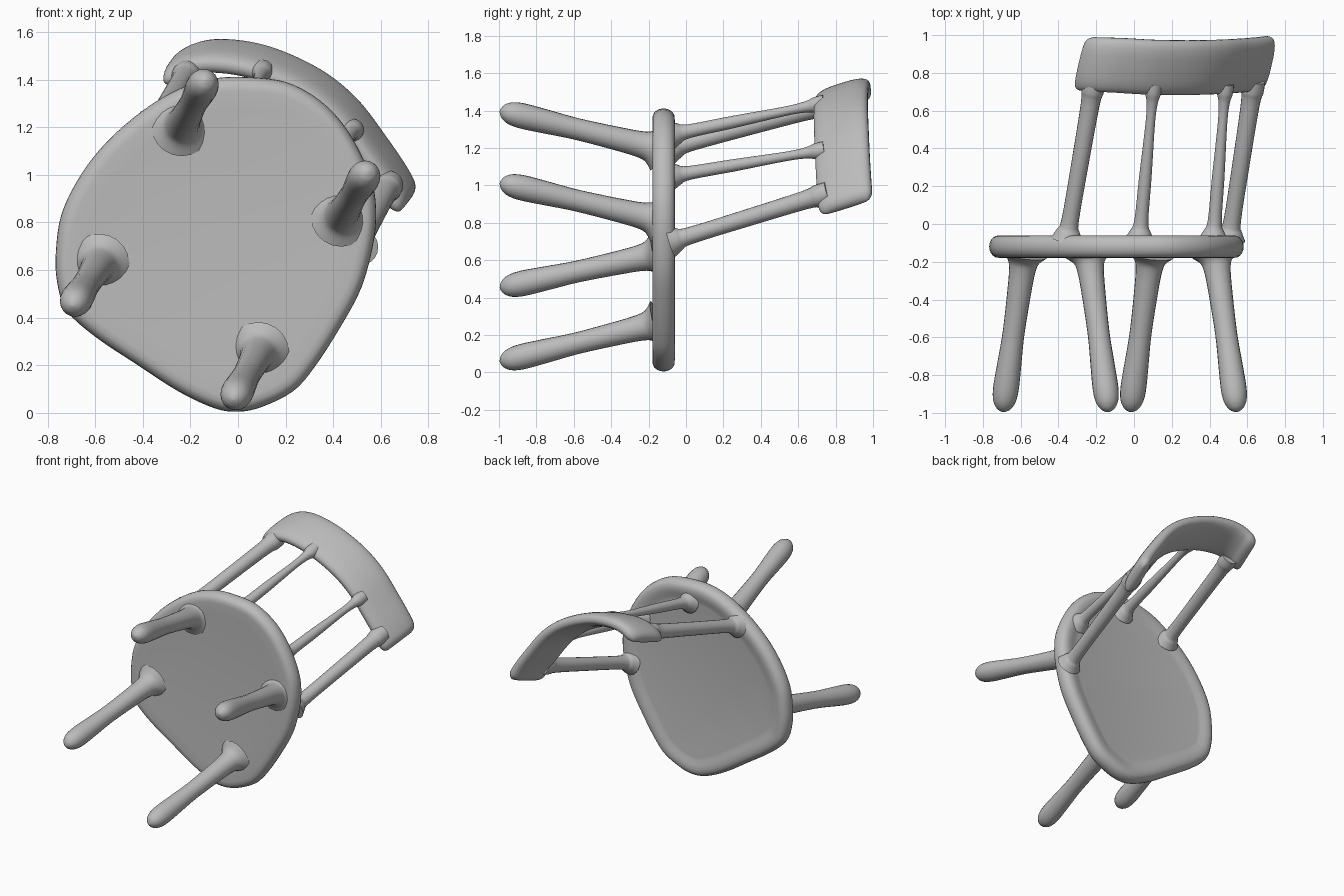
import bpy, bmesh, math
from mathutils import Vector

if "Cube" in bpy.data.objects:
    bpy.data.objects.remove(bpy.data.objects["Cube"])

wood = bpy.data.materials.new("grey_wood")
wood.diffuse_color = (0.5, 0.5, 0.5, 1)
wood.use_nodes = True
wood.node_tree.nodes["Principled BSDF"].inputs["Base Color"].default_value = wood.diffuse_color


def spline(pts, n, closed=False):
    """Catmull-Rom curve through points."""
    p = [Vector(q) for q in pts]
    m = len(p)
    get = (lambda i: p[i % m]) if closed else (lambda i: p[max(0, min(m - 1, i))])
    out = []
    for i in range(m if closed else m - 1):
        a, b, c, d = (get(i + k) for k in (-1, 0, 1, 2))
        for s in range(n):
            t = s / n
            out.append(0.5 * (2 * b + (c - a) * t + (2 * a - 5 * b + 4 * c - d) * t * t
                              + (3 * b - a - 3 * c + d) * t ** 3))
    if not closed:
        out.append(p[-1])
    return out


def loft(name, rings):
    """Skin a list of equal rings and cap both ends."""
    bm = bmesh.new()
    rows = [[bm.verts.new(v) for v in r] for r in rings]
    n = len(rows[0])
    for a, b in zip(rows, rows[1:]):
        for i in range(n):
            j = (i + 1) % n
            bm.faces.new((a[i], a[j], b[j], b[i]))
    bm.faces.new(rows[0][::-1])
    bm.faces.new(rows[-1])
    bmesh.ops.recalc_face_normals(bm, faces=bm.faces)
    me = bpy.data.meshes.new(name)
    bm.to_mesh(me)
    bm.free()
    me.materials.append(wood)
    ob = bpy.data.objects.new(name, me)
    bpy.context.collection.objects.link(ob)
    bpy.ops.object.select_all(action='DESELECT')
    ob.select_set(True)
    bpy.context.view_layer.objects.active = ob
    bpy.ops.object.shade_smooth_by_angle(angle=math.radians(50))
    return ob


def rod(name, a, b, profile, sides=20):
    """Turned rod from a to b; profile holds (fraction, radius)."""
    a, b = Vector(a), Vector(b)
    d = b - a
    u = d.cross(Vector((0, 0, 1))).normalized()
    v = d.cross(u).normalized()
    rings = []
    for t, r in spline(profile, 4):
        r = max(r, 0.004)
        rings.append([a + d * t + (u * math.cos(k) + v * math.sin(k)) * r
                      for k in (math.tau * i / sides for i in range(sides))])
    return loft(name, rings)


# Seat: rounded shield outline with a slightly dished sitting face
outline = spline([(0, .005), (.1, .025), (.23, .09), (.32, .19), (.43, .36), (.52, .53),
                  (.57, .72), (.58, .86), (.56, .98), (.5, 1.12), (.42, 1.24), (.32, 1.33),
                  (.2, 1.39), (.05, 1.41), (-.1, 1.405), (-.25, 1.36), (-.4, 1.27),
                  (-.55, 1.14), (-.66, 1.0), (-.74, .84), (-.765, .68), (-.76, .55),
                  (-.72, .43), (-.6, .32), (-.42, .2), (-.25, .09), (-.1, .02)], 4, True)
normals = []
for i in range(len(outline)):
    t = (outline[(i + 1) % len(outline)] - outline[i - 1]).normalized()
    normals.append(Vector((-t.y, t.x)))
layers = [(-.175, .13), (-.18, .06)]
layers += [(-.12 - .06 * math.cos(k), .05 * (1 - math.sin(k)))
           for k in (math.pi * i / 10 for i in range(1, 10))]
layers += [(-.06, .06), (-.065, .09), (-.075, .12), (-.078, .14)]
loft("seat", [[(p.x + q.x * inset, y, p.y + q.y * inset)
               for p, q in zip(outline, normals)] for y, inset in layers])

# Legs: splayed, club ended, flared where they meet the seat
leg_profile = [(0, .125), (.045, .085), (.1, .071), (.22, .064), (.5, .058), (.7, .064),
               (.85, .068), (.93, .06), (.975, .04), (.994, .018), (1, .003)]
for i, (bx, bz, tx, tz) in enumerate([(-.24, 1.2, -.135, 1.4), (.43, .82, .545, 1.015),
                                      (-.58, .63, -.695, .45), (.09, .26, -.02, .055)]):
    rod(f"leg_{i + 1}", (bx, -.16, bz), (tx, -.995, tz), leg_profile)

# Back posts and thinner spindles
post_profile = [(0, .085), (.05, .062), (.12, .046), (.5, .046), (.85, .05), (.93, .06), (1, .06)]
spindle_profile = [(0, .08), (.05, .055), (.12, .037), (.4, .033), (.75, .025),
                   (.88, .03), (.94, .042), (1, .045)]
rod("left_post", (-.355, -.08, 1.2), (-.21, .76, 1.43), post_profile)
rod("left_spindle", (.03, -.08, 1.27), (.105, .74, 1.44), spindle_profile)
rod("right_spindle", (.42, -.08, 1.05), (.485, .74, 1.19), spindle_profile)
rod("right_post", (.505, -.08, .7), (.635, .76, .96), post_profile)

# Top rail: curved, leaning board with rounded ends
path = spline([(-.285, .85, 1.42), (-.2, .845, 1.48), (-.08, .84, 1.5), (.1, .83, 1.47),
               (.3, .828, 1.38), (.45, .832, 1.26), (.58, .84, 1.09), (.66, .848, .97),
               (.705, .855, .88)], 10)
lean = Vector((.033, .142, .045))


def power(v, e):
    return math.copysign(abs(v) ** e, v)


rings = []
for i, c in enumerate(path):
    t = path[min(i + 1, len(path) - 1)] - path[max(i - 1, 0)]
    side = t.cross(lean).normalized()
    d = min((c - path[0]).length, (c - path[-1]).length)
    k = math.sqrt(1 - (1 - min(d / .06, 1)) ** 2)
    w, h = .048 * max(k, .12), .72 + .28 * k
    rings.append([c + lean * h * power(math.sin(a), .65) + side * w * power(math.cos(a), .8)
                  for a in (math.tau * j / 28 for j in range(28))])
loft("top_rail", rings)
